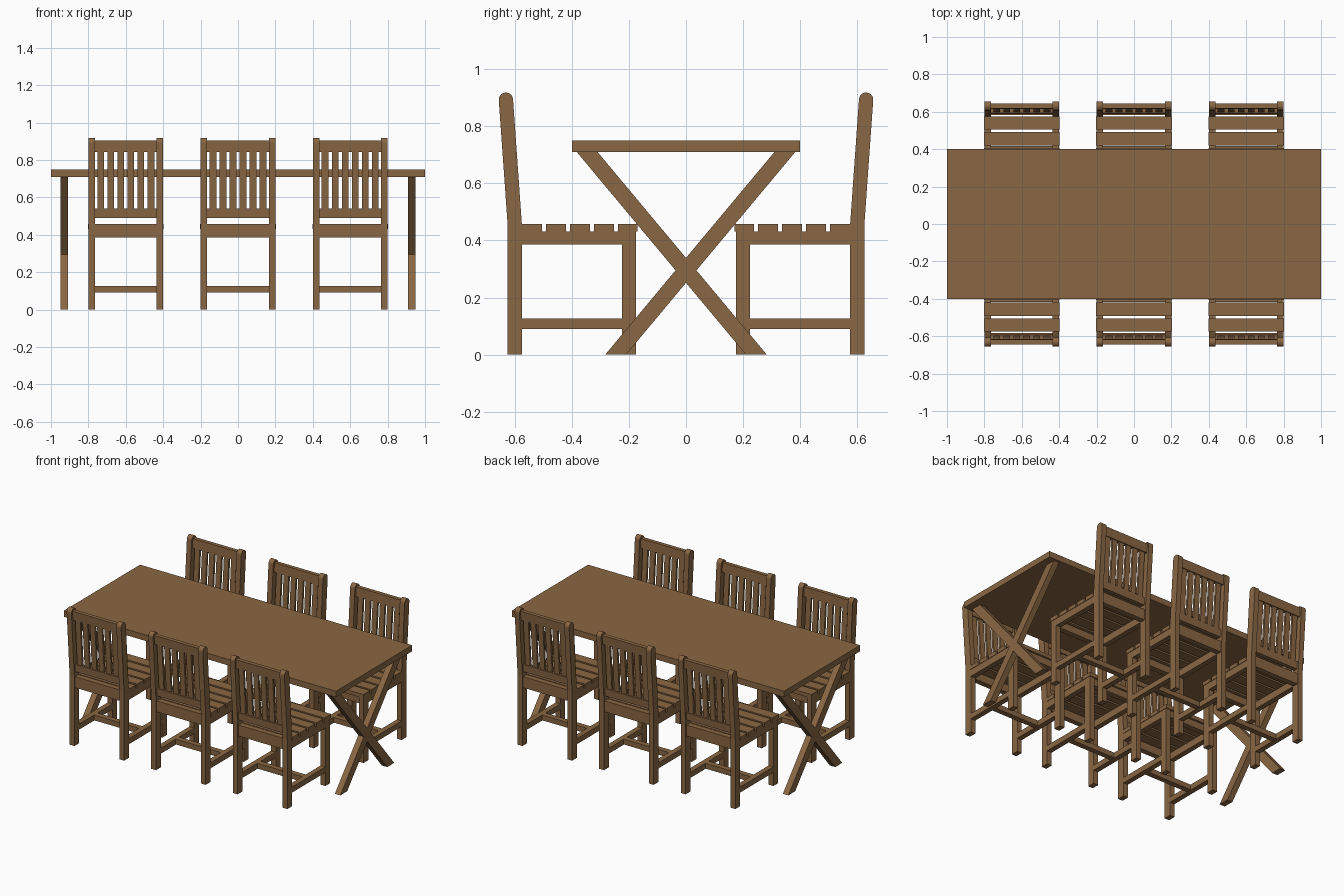
import bpy, bmesh, math

if "Cube" in bpy.data.objects:
    bpy.data.objects.remove(bpy.data.objects["Cube"])

wood = bpy.data.materials.new("brown wood")
wood.diffuse_color = (0.255, 0.135, 0.056, 1)
wood.use_nodes = True
wood.node_tree.nodes["Principled BSDF"].inputs["Base Color"].default_value = wood.diffuse_color


def prism(name, profile, x0, x1, cx=0.0, sy=1):
    """Extrude a (y, z) profile along x; sy = -1 mirrors it front to back."""
    bm = bmesh.new()
    a = [bm.verts.new((cx + x0, sy * y, z)) for y, z in profile]
    b = [bm.verts.new((cx + x1, sy * y, z)) for y, z in profile]
    bm.faces.new(a)
    bm.faces.new(b[::-1])
    n = len(profile)
    for i in range(n):
        j = (i + 1) % n
        bm.faces.new((a[i], b[i], b[j], a[j]))
    bmesh.ops.recalc_face_normals(bm, faces=bm.faces)
    me = bpy.data.meshes.new(name)
    bm.to_mesh(me)
    bm.free()
    me.materials.append(wood)
    ob = bpy.data.objects.new(name, me)
    bpy.context.collection.objects.link(ob)
    return ob


def rect(y0, y1, z0, z1):
    return [(y0, z0), (y1, z0), (y1, z1), (y0, z1)]


# Backrest leans: centre line of the post above the seat
Z_BEND, Y_BEND, SLOPE = 0.46, 0.60, 0.071


def lean(z0, z1, t):
    """Slanted (y, z) section of thickness t that follows the backrest."""
    c0 = Y_BEND + (z0 - Z_BEND) * SLOPE
    c1 = Y_BEND + (z1 - Z_BEND) * SLOPE
    return [(c0 - t / 2, z0), (c0 + t / 2, z0), (c1 + t / 2, z1), (c1 - t / 2, z1)]


# Rear post: straight leg, leaning upper part, rounded top
ZT, R = 0.893, 0.025
YT = Y_BEND + (ZT - Z_BEND) * SLOPE
tilt = math.atan(SLOPE)
post = [(0.575, 0), (0.625, 0), (0.625, Z_BEND)]
post += [(YT + R * math.cos(math.pi * k / 10 - tilt),
          ZT + R * math.sin(math.pi * k / 10 - tilt)) for k in range(11)]
post += [(0.575, Z_BEND)]

W, T = 0.20, 0.035   # chair half width, leg thickness
IN = W - T


def chair(cx, sy):
    def part(name, profile, x0, x1):
        prism("chair_" + name, profile, x0, x1, cx, sy)

    # legs, side rails and side stretchers
    for x0, x1 in ((-W, -IN), (IN, W)):
        part("rear_post", post, x0, x1)
        part("front_leg", rect(0.175, 0.225, 0, 0.432), x0, x1)
        part("side_rail", rect(0.225, 0.575, 0.385, 0.432), x0, x1)
        part("side_stretcher", rect(0.225, 0.575, 0.09, 0.127), x0, x1)
    # cross members
    part("cross_stretcher", rect(0.382, 0.418, 0.092, 0.127), -IN, IN)
    part("front_rail", rect(0.182, 0.218, 0.385, 0.432), -IN, IN)
    part("rear_rail", rect(0.582, 0.618, 0.385, 0.458), -IN, IN)
    # seat slats
    for i in range(5):
        y = 0.169 + i * 0.084
        part("seat_slat", rect(y, y + 0.07, 0.432, 0.458), -0.203, 0.203)
    # backrest
    part("lower_back_rail", lean(0.49, 0.54, 0.026), -IN, IN)
    part("upper_back_rail", lean(0.842, 0.903, 0.026), -IN, IN)
    for i in range(6):
        x = (i - 2.5) * 0.0535
        part("back_slat", lean(0.54, 0.842, 0.014), x - 0.0185, x + 0.0185)


for cx in (-0.6, 0, 0.6):
    for sy in (-1, 1):
        chair(cx, sy)

# Table top and crossed legs at each end
prism("table_top", rect(-0.4, 0.4, 0.71, 0.75), -1, 1)
beam = [(-0.283, 0), (-0.21, 0), (0.383, 0.71), (0.31, 0.71)]
for cx in (-0.93, 0.93):
    for sy in (-1, 1):
        prism("table_cross_leg", beam, -0.02, 0.02, cx, sy)
